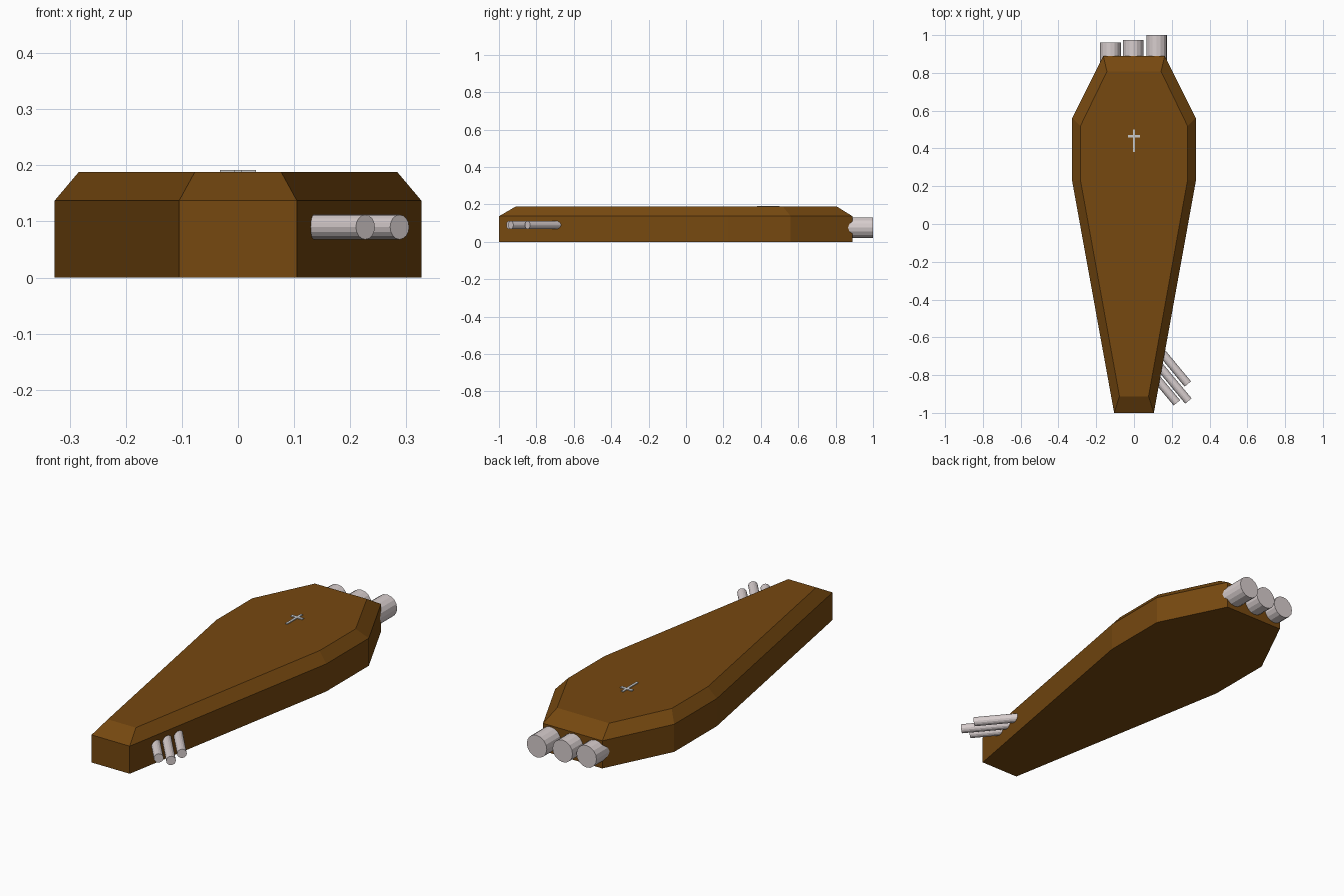
import bpy, bmesh, math
from mathutils import Vector

cube = bpy.data.objects.get("Cube")
if cube:
    bpy.data.objects.remove(cube, do_unlink=True)


def material(name, rgb):
    m = bpy.data.materials.new(name)
    m.use_nodes = True
    m.diffuse_color = (*rgb, 1)
    bsdf = m.node_tree.nodes["Principled BSDF"]
    bsdf.inputs["Base Color"].default_value = (*rgb, 1)
    bsdf.inputs["Roughness"].default_value = 0.8
    return m


wood = material("brown wood", (0.18, 0.065, 0.005))
steel = material("pale metal", (0.68, 0.61, 0.61))
silver = material("silver", (0.6, 0.6, 0.6))


def finish(bm, name, mat):
    bmesh.ops.recalc_face_normals(bm, faces=bm.faces)
    mesh = bpy.data.meshes.new(name)
    bm.to_mesh(mesh)
    bm.free()
    mesh.materials.append(mat)
    obj = bpy.data.objects.new(name, mesh)
    bpy.context.collection.objects.link(obj)
    return obj


def loft(name, mat, rings):
    """Skin a stack of (half outline, z) rings, each mirrored across x."""
    bm = bmesh.new()
    loops = []
    for half, z in rings:
        outline = half + [(-x, y) for x, y in reversed(half)]
        loops.append([bm.verts.new((x, y, z)) for x, y in outline])
    bm.faces.new(loops[0])
    bm.faces.new(loops[-1])
    for low, high in zip(loops, loops[1:]):
        n = len(low)
        for i in range(n):
            j = (i + 1) % n
            bm.faces.new((low[i], low[j], high[j], high[i]))
    return finish(bm, name, mat)


def rod(name, end, direction, length, radius, sides=16):
    """Flat-sided cylinder that stops at the point end."""
    d = Vector(direction).normalized()
    bm = bmesh.new()
    bmesh.ops.create_cone(bm, cap_ends=True, segments=sides,
                          radius1=radius, radius2=radius, depth=length)
    obj = finish(bm, name, steel)
    obj.location = Vector(end) - d * length / 2
    obj.rotation_euler = d.to_track_quat("Z", "Y").to_euler()
    return obj


# Casket: tapered hexagonal box with a bevelled lid
rim = [(0.105, -1), (0.327, 0.225), (0.327, 0.56), (0.163, 0.89)]
lid = [(0.077, -0.912), (0.284, 0.235), (0.284, 0.518), (0.143, 0.808)]
loft("casket", wood, [(rim, 0), (rim, 0.137), (lid, 0.188)])

# Cross on the lid
post = [(0.006, 0.38), (0.006, 0.5)]
bar = [(0.032, 0.457), (0.032, 0.472)]
for name, half in (("cross_post", post), ("cross_bar", bar)):
    loft(name, silver, [(half, 0.187), (half, 0.192)])

# Thick exhaust pipes at the wide end
for i, (x, y) in enumerate([(-0.125, 0.96), (-0.004, 0.975), (0.12, 1.0)]):
    rod(f"rear_pipe_{i + 1}", (x, y, 0.076), (0, 1, 0), 0.2, 0.055)

# Thin angled rods by the narrow end
for i, (x, y) in enumerate([(0.285, -0.847), (0.288, -0.937), (0.227, -0.947)]):
    rod(f"side_rod_{i + 1}", (x, y, 0.09), (0.64, -0.77, 0), 0.26, 0.022)
